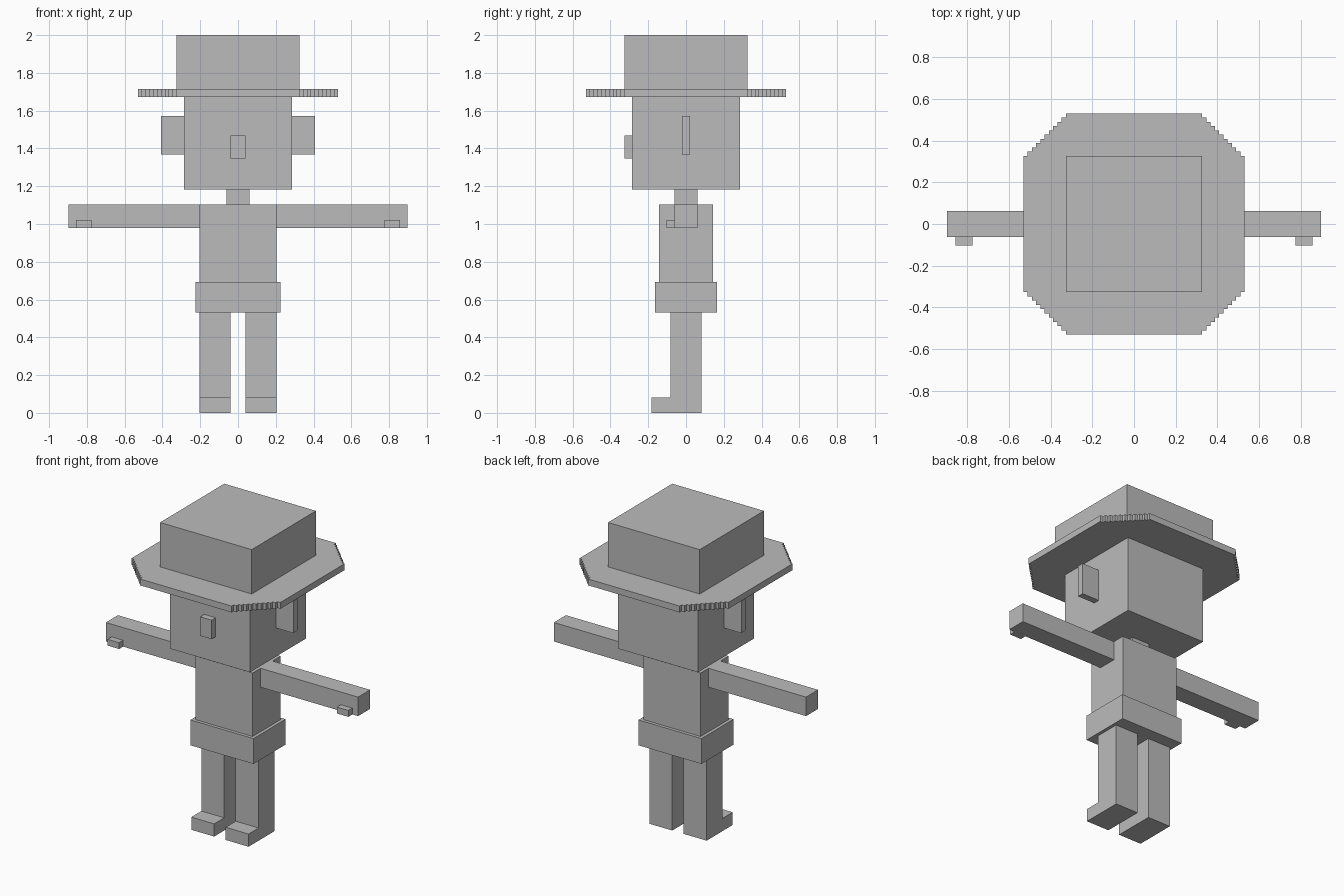
import bpy
import bmesh
from mathutils import Vector

if "Cube" in bpy.data.objects:
    bpy.data.objects.remove(bpy.data.objects["Cube"])

U = 2 / 98  # one block unit; the figure is 98 blocks tall

grey = bpy.data.materials.new("plain grey")
grey.diffuse_color = (0.5, 0.5, 0.5, 1)
grey.use_nodes = True
grey.node_tree.nodes["Principled BSDF"].inputs["Base Color"].default_value = grey.diffuse_color


def prism(name, outline, offset):
    """Extrude a closed outline (block units) along the offset vector."""
    bm = bmesh.new()
    face = bm.faces.new([bm.verts.new(Vector(p) * U) for p in outline])
    new = bmesh.ops.extrude_face_region(bm, geom=[face])["geom"]
    bmesh.ops.translate(bm, vec=Vector(offset) * U,
                        verts=[g for g in new if isinstance(g, bmesh.types.BMVert)])
    bmesh.ops.recalc_face_normals(bm, faces=bm.faces)
    mesh = bpy.data.meshes.new(name)
    bm.to_mesh(mesh)
    bm.free()
    mesh.materials.append(grey)
    obj = bpy.data.objects.new(name, mesh)
    bpy.context.collection.objects.link(obj)
    return obj


def box(name, x, y, z):
    """Box from (min, max) pairs in block units."""
    outline = [(x[0], y[0], z[0]), (x[1], y[0], z[0]),
               (x[1], y[1], z[0]), (x[0], y[1], z[0])]
    return prism(name, outline, (0, 0, z[1] - z[0]))


# Body and head
box("pelvis", (-11, 11), (-8, 8), (26, 34))
box("torso", (-10, 10), (-7, 7), (34, 54))
box("neck", (-3, 3), (-3, 3), (54, 58))
box("head", (-14, 14), (-14, 14), (58, 82))
box("nose", (-2, 2), (-16, -14), (66, 72))

# Hat: brim with stair-stepped corners, square crown
corner = [(16, 26)]
for i in range(10):
    corner += [(16 + i, 25 - i), (17 + i, 25 - i)]
brim = []
for sx, sy in ((1, 1), (1, -1), (-1, -1), (-1, 1)):
    pts = [(sx * x, sy * y, 82) for x, y in corner]
    brim += pts if sx == sy else pts[::-1]
prism("hat_brim", brim, (0, 0, 2))
box("hat_crown", (-16, 16), (-16, 16), (84, 98))

# Paired parts
for side, s in (("right", -1), ("left", 1)):
    def span(a, b):
        return tuple(sorted((s * a, s * b)))

    box(side + "_ear", span(14, 20), (-1, 1), (67, 77))
    box(side + "_arm", span(10, 44), (-3, 3), (48, 54))
    box(side + "_thumb", span(38, 42), (-5, -3), (48, 50))
    # Leg and foot share one L-shaped profile
    profile = [(-9, 0), (4, 0), (4, 26), (-4, 26), (-4, 4), (-9, 4)]
    prism(side + "_leg", [(s * 2, y, z) for y, z in profile], (s * 8, 0, 0))
